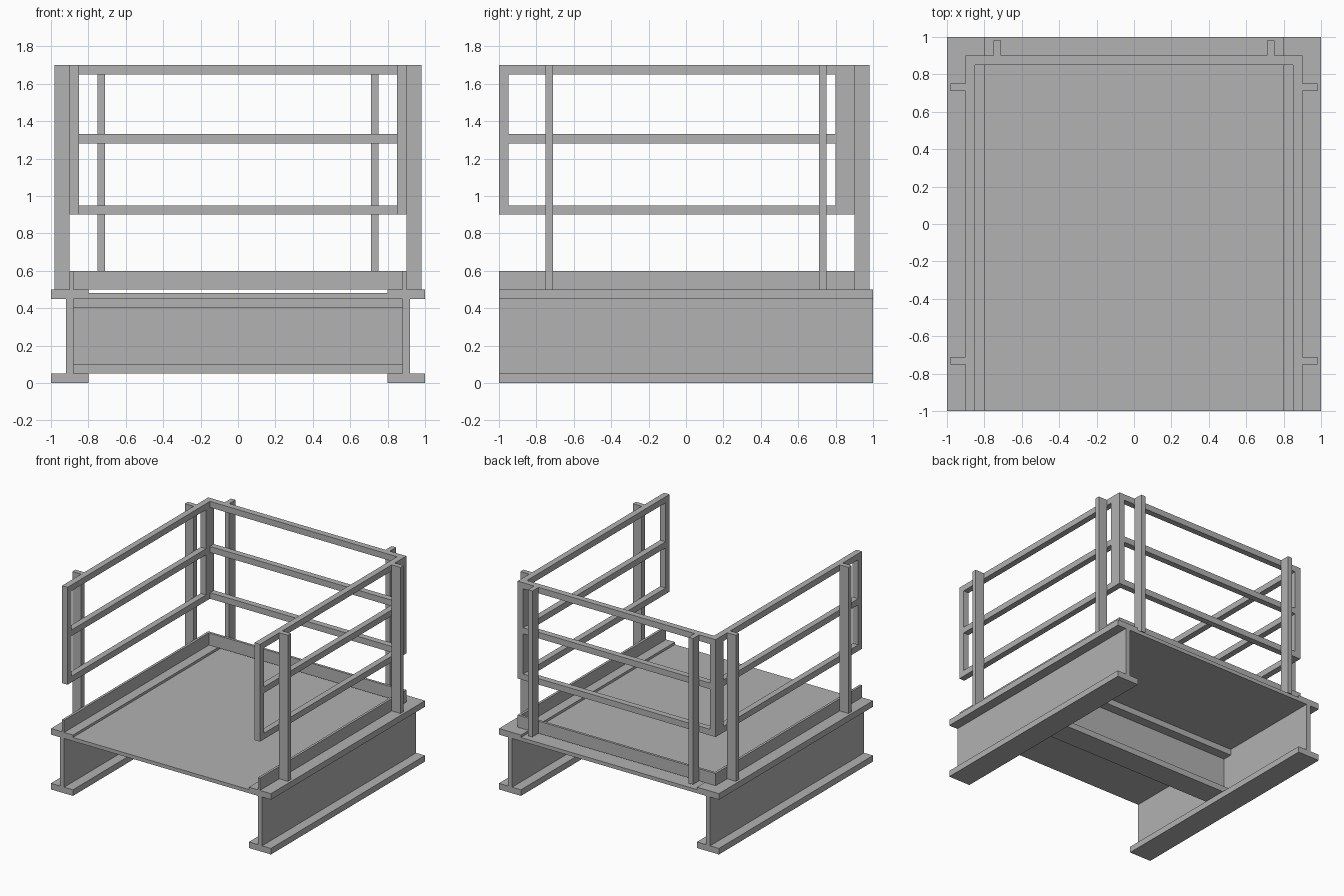
import bpy
import bmesh
from mathutils import Vector

cube = bpy.data.objects.get("Cube")
if cube:
    bpy.data.objects.remove(cube, do_unlink=True)

steel = bpy.data.materials.new("steel_grey")
steel.use_nodes = True
GREY = (0.445, 0.445, 0.445, 1)
steel.diffuse_color = GREY
steel.node_tree.nodes["Principled BSDF"].inputs["Base Color"].default_value = GREY


def finish(name, bm):
    bmesh.ops.recalc_face_normals(bm, faces=bm.faces)
    mesh = bpy.data.meshes.new(name)
    bm.to_mesh(mesh)
    bm.free()
    mesh.materials.append(steel)
    obj = bpy.data.objects.new(name, mesh)
    bpy.context.collection.objects.link(obj)
    return obj


def boxes(name, spans):
    """One object made of boxes, each given as x, y and z ranges."""
    bm = bmesh.new()
    for span in spans:
        verts = bmesh.ops.create_cube(bm, size=1)["verts"]
        low = Vector([min(s) for s in span])
        high = Vector([max(s) for s in span])
        for v in verts:
            v.co = (low + high) / 2 + v.co * (high - low)
    return finish(name, bm)


def i_beam(name, half_length, low, high, along_x=False, centre=0):
    """I-section extruded along x or y."""
    flange, web, thick = 0.1, 0.02, 0.05
    right = [(flange, low), (flange, low + thick), (web, low + thick),
             (web, high - thick), (flange, high - thick), (flange, high)]
    section = right + [(-a, z) for a, z in reversed(right)]

    def place(a, z, t):
        return (t, a, z) if along_x else (centre + a, t, z)

    bm = bmesh.new()
    face = bm.faces.new([bm.verts.new(place(a, z, -half_length)) for a, z in section])
    ext = bmesh.ops.extrude_face_region(bm, geom=[face])["geom"]
    shift = Vector(place(0, 0, half_length)) - Vector(place(0, 0, -half_length))
    bmesh.ops.translate(bm, vec=shift,
                        verts=[g for g in ext if isinstance(g, bmesh.types.BMVert)])
    return finish(name, bm)


DECK = 0.5
TOP = 1.7
TUBE = 0.05
RAIL_HEIGHTS = (0.9, 1.28, 1.65)
POST_AT = 0.73
FRAME_Z = (RAIL_HEIGHTS[0], TOP)

# Base: cross beam and floor plate between the main beams
i_beam("cross_beam", 0.88, 0.05, 0.45, along_x=True)
boxes("floor_plate", [((-0.8, 0.8), (-1, 1), (0.45, 0.48))])

# Each side: main beam, toe board, guard rail frame and posts
for s, side in ((1, "left"), (-1, "right")):
    i_beam(side + "_main_beam", 1, 0, DECK, centre=s * 0.9)
    boxes(side + "_toe_board", [((s * 0.88, s * 0.9), (-1, 0.9), (DECK, 0.6))])

    x = (s * 0.85, s * 0.9)
    frame = [(x, (-1, -1 + TUBE), FRAME_Z), (x, (0.8, 0.85), FRAME_Z)]
    frame += [(x, (-1 + TUBE, 0.8), (z, z + TUBE)) for z in RAIL_HEIGHTS]
    boxes(side + "_guard_rail", frame)

    for y, end in ((-POST_AT, "front"), (POST_AT, "rear")):
        boxes(f"{side}_{end}_post",
              [((s * 0.9, s * 0.98), (y - 0.02, y + 0.02), (DECK, TOP))])
    boxes(f"back_{side}_post",
          [((s * POST_AT - 0.02, s * POST_AT + 0.02), (0.9, 0.98), (DECK, TOP))])

# Back toe board and guard rail
boxes("back_toe_board", [((-0.88, 0.88), (0.88, 0.9), (DECK, 0.6))])
y = (0.85, 0.9)
frame = [((s * 0.85, s * 0.9), y, FRAME_Z) for s in (-1, 1)]
frame += [((-0.85, 0.85), y, (z, z + TUBE)) for z in RAIL_HEIGHTS]
boxes("back_guard_rail", frame)
